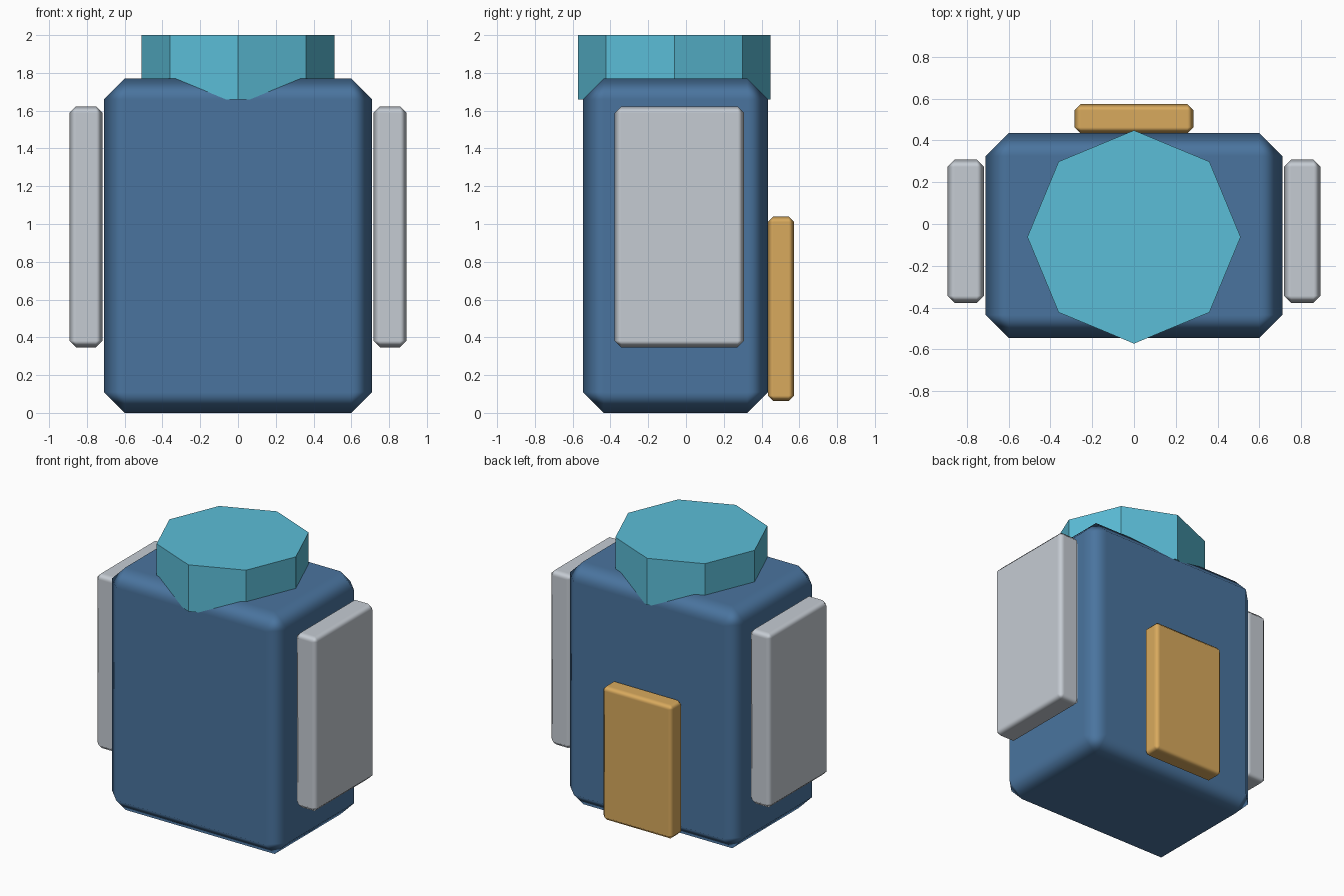
import bpy
import math

cube = bpy.data.objects.get("Cube")
if cube:
    bpy.data.objects.remove(cube, do_unlink=True)


def material(name, color):
    mat = bpy.data.materials.new(name)
    mat.use_nodes = True
    mat.diffuse_color = (*color, 1)
    mat.node_tree.nodes["Principled BSDF"].inputs["Base Color"].default_value = (*color, 1)
    return mat


blue = material("denim_blue", (0.068, 0.175, 0.345))
cyan = material("cyan", (0.105, 0.51, 0.68))
grey = material("light_grey", (0.56, 0.60, 0.65))
tan = material("golden_tan", (0.69, 0.40, 0.11))


def chamfered_box(name, low, high, bevel, mat):
    """Box between two corners with one-step bevels and softened edges."""
    bpy.ops.mesh.primitive_cube_add(size=1, location=[(a + b) / 2 for a, b in zip(low, high)])
    obj = bpy.context.object
    obj.name = name
    obj.scale = [b - a for a, b in zip(low, high)]
    bpy.ops.object.transform_apply(location=False, rotation=False, scale=True)
    obj.data.materials.append(mat)
    bpy.ops.object.shade_smooth()
    mod = obj.modifiers.new("Bevel", 'BEVEL')
    mod.width = bevel
    mod.segments = 1
    mod.harden_normals = True
    return obj


# Main body
chamfered_box("body", (-0.71, -0.545, 0), (0.71, 0.435, 1.77), 0.11, blue)

# Side panels
for side, x0, x1 in (("left", 0.717, 0.893), ("right", -0.893, -0.717)):
    chamfered_box(side + "_panel", (x0, -0.378, 0.347), (x1, 0.308, 1.623), 0.035, grey)

# Back pocket
chamfered_box("back_pocket", (-0.285, 0.433, 0.062), (0.285, 0.573, 1.04), 0.03, tan)

# Octagonal lid
bpy.ops.mesh.primitive_cylinder_add(vertices=8, radius=0.51, depth=0.34,
                                    location=(0, -0.062, 1.83))
lid = bpy.context.object
lid.name = "lid"
lid.data.materials.append(cyan)
